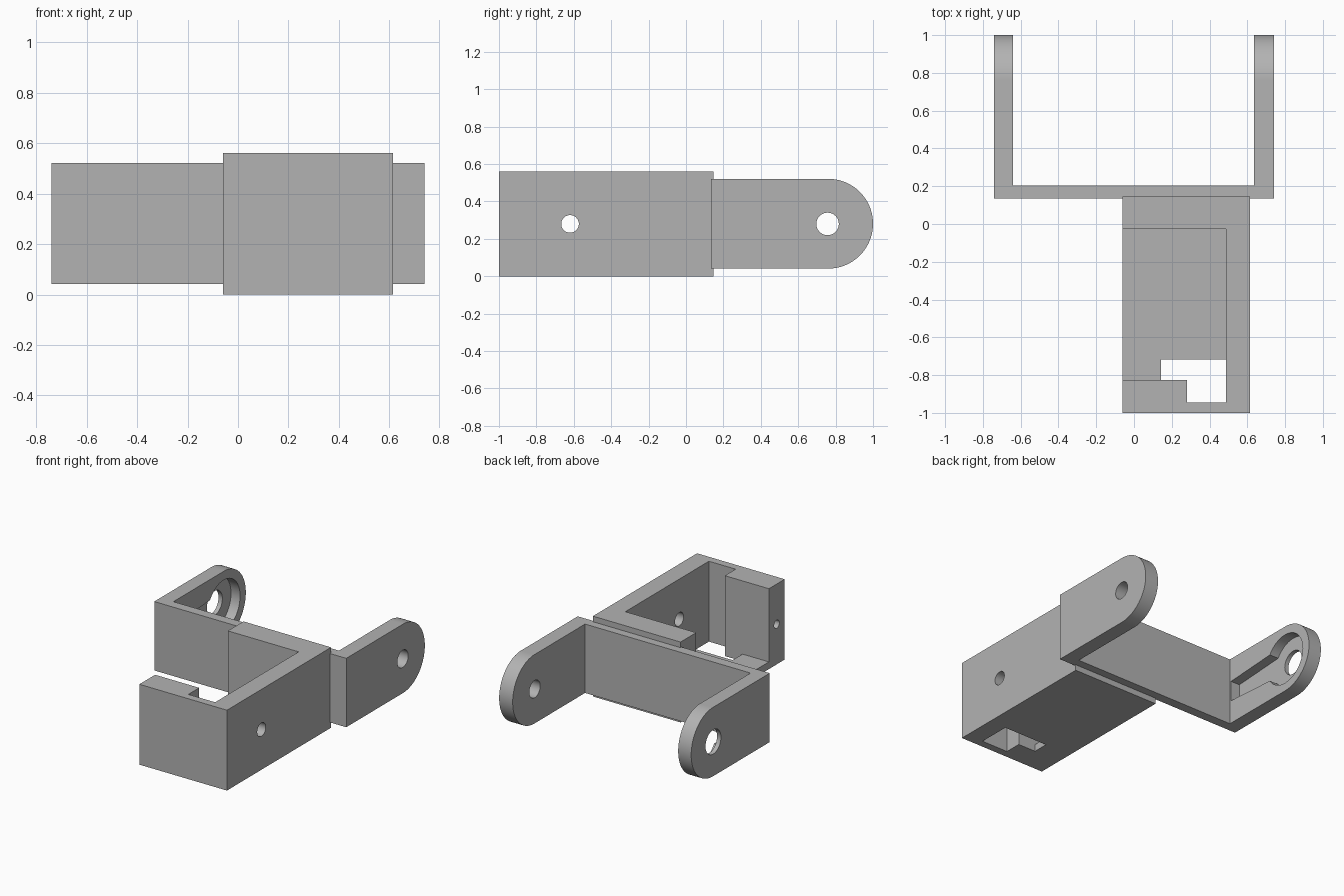
import bpy, bmesh
from math import sin, cos, pi

old = bpy.data.objects.get("Cube")
if old:
    bpy.data.objects.remove(old, do_unlink=True)

grey = bpy.data.materials.new("plain grey")
grey.use_nodes = True
grey.diffuse_color = (0.45, 0.45, 0.45, 1)
grey.node_tree.nodes["Principled BSDF"].inputs["Base Color"].default_value = (0.45, 0.45, 0.45, 1)


def prism(name, profile, lo, hi, axis):
    """Extrude a profile: (y, z) pairs along x, or (x, y) pairs along z."""
    place = (lambda p, t: (t, p[0], p[1])) if axis == "x" else (lambda p, t: (p[0], p[1], t))
    bm = bmesh.new()
    face = bm.faces.new([bm.verts.new(place(p, lo)) for p in profile])
    new = bmesh.ops.extrude_face_region(bm, geom=[face])["geom"]
    move = place((0, 0), hi - lo)
    bmesh.ops.translate(bm, vec=move, verts=[v for v in new if isinstance(v, bmesh.types.BMVert)])
    bmesh.ops.recalc_face_normals(bm, faces=bm.faces)
    mesh = bpy.data.meshes.new(name)
    bm.to_mesh(mesh)
    bm.free()
    mesh.materials.append(grey)
    ob = bpy.data.objects.new(name, mesh)
    bpy.context.collection.objects.link(ob)
    return ob


def rect(a0, a1, b0, b1):
    return [(a0, b0), (a1, b0), (a1, b1), (a0, b1)]


def arc(a, b, r, start=0, end=2 * pi, steps=48):
    return [(a + r * cos(start + (end - start) * i / steps),
             b + r * sin(start + (end - start) * i / steps)) for i in range(steps)]


def combine(target, tool, operation="DIFFERENCE"):
    tool.hide_render = True
    mod = target.modifiers.new(operation.title(), "BOOLEAN")
    mod.operation, mod.solver, mod.object = operation, "EXACT", tool
    bpy.context.view_layer.objects.active = target
    bpy.ops.object.modifier_apply(modifier=mod.name)
    bpy.data.objects.remove(tool, do_unlink=True)


MID = 0.28            # height of every hole
PIVOT = 0.757         # y of the arm pivots
LEFT, RIGHT = -0.06, 0.615

# Holder: a block hollowed from the top and one side
holder = prism("holder_box", rect(LEFT, RIGHT, -1, 0.146), 0, 0.56, "z")
combine(holder, prism("cavity", rect(-0.2, 0.486, -0.827, -0.026), 0.05, 0.7, "z"))

# Stepped cable opening through the floor and into the front wall
opening = [(0.143, -0.717), (0.143, -0.827), (0.28, -0.827),
           (0.28, -0.946), (0.486, -0.946), (0.486, -0.717)]
combine(holder, prism("cable_opening", opening, -0.1, 0.7, "z"))

# Side wall hole and the two pilot holes in the open ends
combine(holder, prism("side_hole", arc(-0.62, MID, 0.047), 0.4, 0.7, "x"))
for y in (-0.913, 0.06):
    combine(holder, prism("pilot_hole", arc(y, MID, 0.029, steps=24), -0.2, 0.15, "x"))

# Fork bracket: cross plate and two round-ended arms
bracket = prism("fork_bracket", rect(-0.72, 0.72, 0.135, 0.203), 0.041, 0.521, "z")
end = arc(PIVOT + 0.003, 0.281, 0.24, -pi / 2, pi / 2) + [(PIVOT + 0.003, 0.521)]
arm = [(0.135, 0.521), (0.135, 0.041)] + end
for lo, hi in ((-0.74, -0.64), (0.636, 0.74)):
    combine(bracket, prism("arm", arm, lo, hi, "x"), "UNION")

# Pivot holes, one wider than the other
combine(bracket, prism("small_pivot", arc(PIVOT, MID, 0.06), 0.5, 0.9, "x"))
combine(bracket, prism("large_pivot", arc(PIVOT, MID, 0.085), -0.9, -0.5, "x"))

# Horn recess on the inner face of the wide-hole arm: disc pocket and tapered slot
slot = [(0.215, MID - 0.072), (0.65, MID - 0.1), (0.65, MID + 0.1), (0.215, MID + 0.072)]
recess = prism("horn_recess", arc(PIVOT, MID, 0.18), -0.71, -0.6, "x")
combine(recess, prism("horn_slot", slot, -0.71, -0.6, "x"), "UNION")
combine(bracket, recess)

# Smooth round walls, crisp edges
for ob in (holder, bracket):
    bpy.ops.object.select_all(action="DESELECT")
    ob.select_set(True)
    bpy.context.view_layer.objects.active = ob
    bpy.ops.object.shade_smooth_by_angle(angle=pi / 6)
